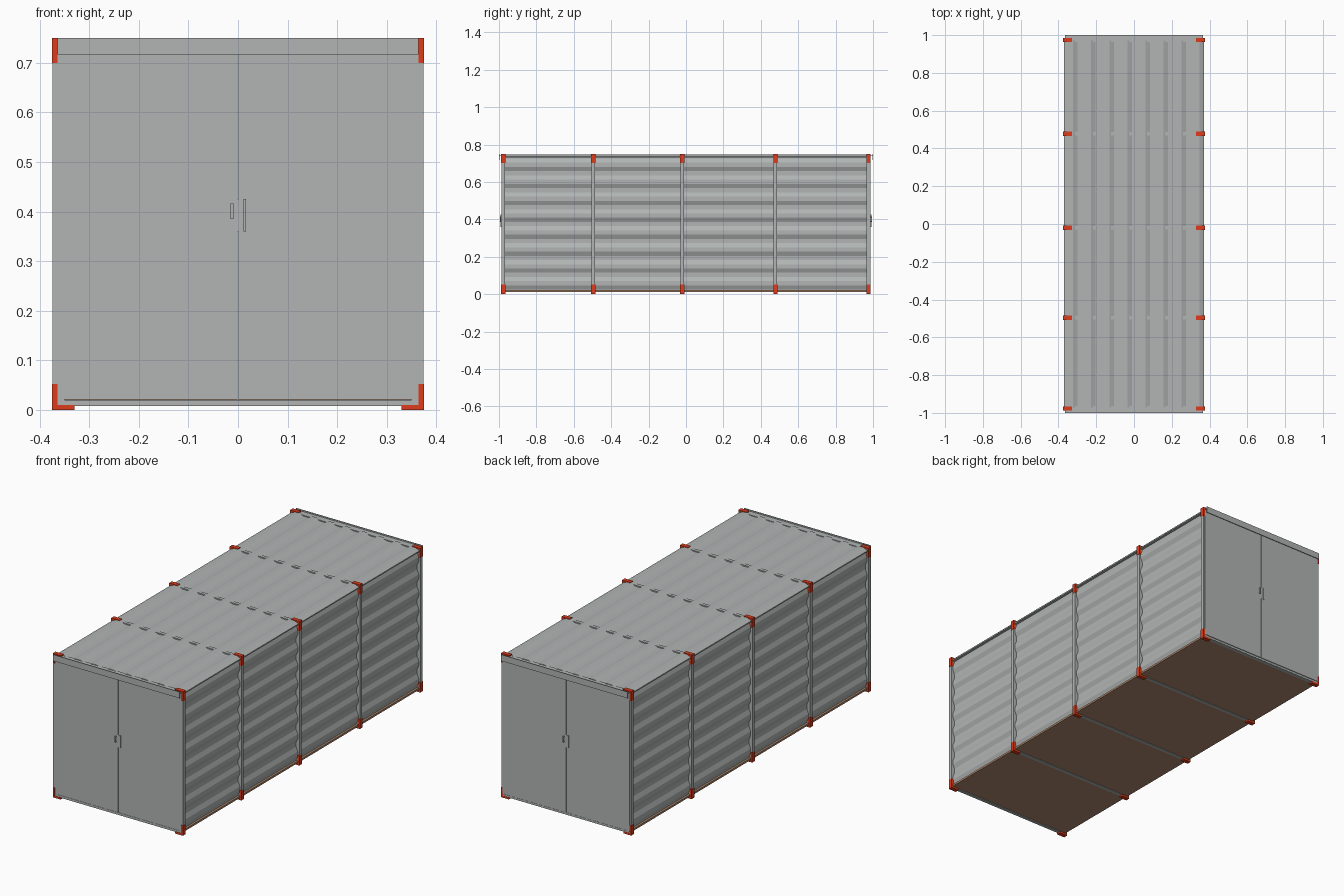
import bpy, bmesh
from mathutils import Vector

if "Cube" in bpy.data.objects:
    bpy.data.objects.remove(bpy.data.objects["Cube"])


def mat(name, rgb):
    m = bpy.data.materials.new(name)
    m.diffuse_color = (*rgb, 1)
    m.use_nodes = True
    m.node_tree.nodes["Principled BSDF"].inputs["Base Color"].default_value = m.diffuse_color
    return m


GREY = mat("steel_grey", (0.44, 0.462, 0.456))
RED = mat("corner_red", (0.73, 0.045, 0.012))
BROWN = mat("floor_brown", (0.42, 0.25, 0.155))


def finish(name, bm, material):
    bmesh.ops.recalc_face_normals(bm, faces=bm.faces)
    me = bpy.data.meshes.new(name)
    bm.to_mesh(me)
    bm.free()
    me.materials.append(material)
    ob = bpy.data.objects.new(name, me)
    bpy.context.collection.objects.link(ob)
    return ob


def boxes(name, material, *spans):
    """Each span is (x0, x1, y0, y1, z0, z1)."""
    bm = bmesh.new()
    for x0, x1, y0, y1, z0, z1 in spans:
        vs = bmesh.ops.create_cube(bm, size=1)["verts"]
        for v in vs:
            v.co = Vector(((x0 + x1) / 2 + v.co.x * abs(x1 - x0),
                           (y0 + y1) / 2 + v.co.y * abs(y1 - y0),
                           (z0 + z1) / 2 + v.co.z * abs(z1 - z0)))
    return finish(name, bm, material)


def wave(start, end, first, period, low, high):
    """Trapezoid profile; each falling slope is centred on first + n * period."""
    h = period / 8
    pts = [(start, low)]
    n = 0
    while first + n * period < end + period:
        c = first + n * period
        for t, d in ((c - 3 * h, high), (c - h, high), (c + h, low), (c + 3 * h, low)):
            if start < t < end:
                pts.append((t, d))
        n += 1
    pts.append((end, low))
    return pts


def sheet(name, pts, place, thickness=0.003):
    """Corrugated panel: profile extruded along y, with thickness."""
    bm = bmesh.new()
    rings = []
    for off in (0, -thickness):
        for y in (-0.972, 0.972):
            rings.append([bm.verts.new(place(t, d + off, y)) for t, d in pts])
    of, ob_, nf, nb = rings
    for i in range(len(pts) - 1):
        for a, b in ((of, ob_), (nf, nb), (of, nf), (ob_, nb)):
            bm.faces.new((a[i], a[i + 1], b[i + 1], b[i]))
    for i in (0, -1):
        bm.faces.new((of[i], ob_[i], nb[i], nf[i]))
    return finish(name, bm, GREY)


# corrugated side walls and roof
side = wave(0.015, 0.735, -0.010, 0.0905, 0.355, 0.365)
for s, label in ((1, "right"), (-1, "left")):
    sheet(label + "_wall", side, lambda t, d, y, s=s: (s * d, y, t))
    # long rail under each roof edge
    boxes(label + "_top_rail", GREY,
          (s * 0.350, s * 0.369, -0.972, 0.972, 0.730, 0.737))
roof = wave(-0.370, 0.370, -0.31, 0.0955, 0.737, 0.747)
sheet("roof", roof, lambda t, d, y: (t, y, d))

# wooden floor
boxes("floor", BROWN, (-0.366, 0.366, -0.974, 0.974, 0.011, 0.021))

# five frame hoops with red corner brackets
for n, y in enumerate((-0.977, -0.496, -0.020, 0.478, 0.975), 1):
    a, b = y - 0.009, y + 0.009
    boxes(f"frame_{n}", GREY,
          (0.350, 0.374, a, b, 0.008, 0.742),
          (-0.374, -0.350, a, b, 0.008, 0.742),
          (-0.36, 0.36, a, b, 0.730, 0.743),
          (-0.36, 0.36, a, b, 0.008, 0.020))
    a, b = y - 0.011, y + 0.011
    spans = []
    for s in (1, -1):
        spans += [(s * 0.364, s * 0.375, a, b, 0.0, 0.052),
                  (s * 0.330, s * 0.364, a, b, 0.0, 0.010),
                  (s * 0.364, s * 0.375, a, b, 0.700, 0.750),
                  (s * 0.328, s * 0.364, a, b, 0.739, 0.750)]
    boxes(f"corner_brackets_{n}", RED, *spans)

# doors, header and lock at both ends (back is the front turned half round)
for k, label in ((1, "front"), (-1, "back")):
    def end(name, material, *spans):
        boxes(f"{label}_{name}", material,
              *[(k * x0, k * x1, k * y0, k * y1, z0, z1)
                for x0, x1, y0, y1, z0, z1 in spans])
    end("doors", GREY,
        (-0.366, -0.0015, -0.9865, -0.974, 0.021, 0.737),
        (0.0015, 0.366, -0.9865, -0.974, 0.021, 0.737))
    end("sill", GREY, (-0.364, 0.364, -0.985, -0.970, 0.009, 0.019))
    # folded header: low top flange and front lip
    end("header", GREY,
        (-0.364, 0.364, -1.0, -0.964, 0.740, 0.743),
        (-0.364, 0.364, -1.0, -0.997, 0.717, 0.750))
    # lock filling the door gap, with raised edge strip and handle
    end("lock_plate", GREY,
        (-0.0015, 0.0015, -0.9865, -0.976, 0.360, 0.425),
        (0.011, 0.016, -0.991, -0.986, 0.360, 0.425))
    end("handle", GREY,
        (-0.015, -0.009, -0.995, -0.991, 0.385, 0.416),
        (-0.015, -0.009, -0.992, -0.986, 0.385, 0.390),
        (-0.015, -0.009, -0.992, -0.986, 0.411, 0.416))
